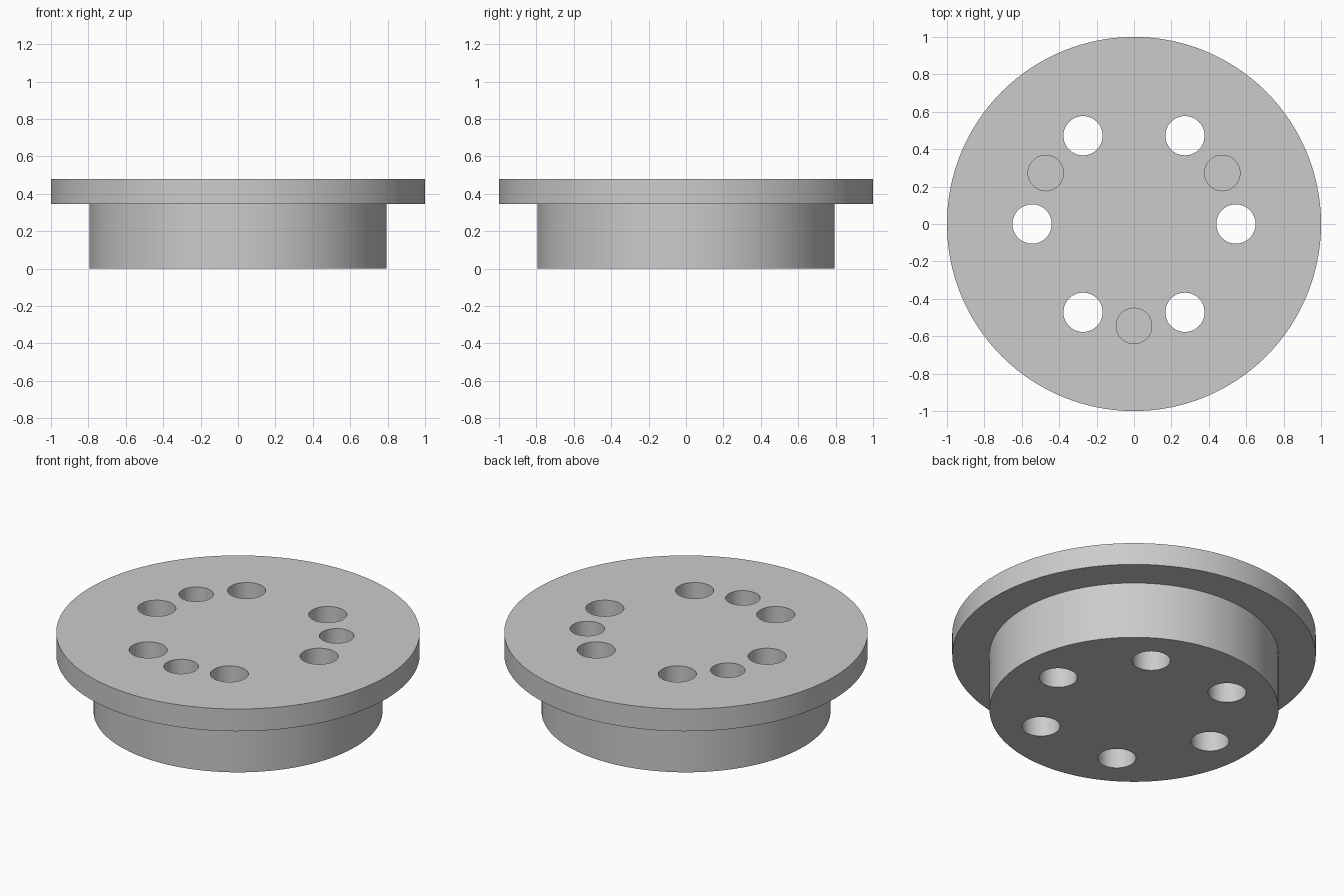
import bpy
from math import cos, sin, radians

cube = bpy.data.objects.get("Cube")
if cube:
    bpy.data.objects.remove(cube, do_unlink=True)

HEIGHT = 0.48
FLANGE_BOTTOM = 0.345
HOLE_CIRCLE = 0.545
BLIND_DEPTH = 0.24

grey = bpy.data.materials.new("plain grey")
grey.use_nodes = True
colour = (0.6, 0.6, 0.6, 1)
grey.diffuse_color = colour
grey.node_tree.nodes["Principled BSDF"].inputs["Base Color"].default_value = colour


def cylinder(name, radius, bottom, top, x=0, y=0, sides=48):
    bpy.ops.mesh.primitive_cylinder_add(
        vertices=sides, radius=radius, depth=top - bottom,
        location=(x, y, (bottom + top) / 2))
    obj = bpy.context.object
    obj.name = name
    obj.data.materials.append(grey)
    return obj


def combine(target, tool, operation):
    """Apply a boolean to the target and discard the tool."""
    mod = target.modifiers.new(operation.lower(), 'BOOLEAN')
    mod.operation = operation
    mod.solver = 'EXACT'
    mod.object = tool
    bpy.context.view_layer.objects.active = target
    bpy.ops.object.modifier_apply(modifier=mod.name)
    bpy.data.objects.remove(tool, do_unlink=True)


def drill(target, angle, radius, bottom):
    a = radians(angle)
    cutter = cylinder("hole_cutter", radius, bottom, HEIGHT + 0.1,
                      HOLE_CIRCLE * cos(a), HOLE_CIRCLE * sin(a))
    cutter.hide_render = True
    combine(target, cutter, 'DIFFERENCE')


# Wide flange on a narrower boss, as one solid; the boss overlaps into the flange
body = cylinder("flanged_disc", 1.0, FLANGE_BOTTOM, HEIGHT, sides=128)
boss = cylinder("boss", 0.795, 0, FLANGE_BOTTOM + 0.06, sides=128)
combine(body, boss, 'UNION')

# Six through holes
for angle in range(0, 360, 60):
    drill(body, angle, 0.105, -0.1)

# Three smaller blind holes between them
for angle in (30, 150, 270):
    drill(body, angle, 0.095, HEIGHT - BLIND_DEPTH)

# Smooth walls with sharp rims
bpy.ops.object.select_all(action='DESELECT')
body.select_set(True)
bpy.context.view_layer.objects.active = body
bpy.ops.object.shade_smooth_by_angle(angle=radians(30))
